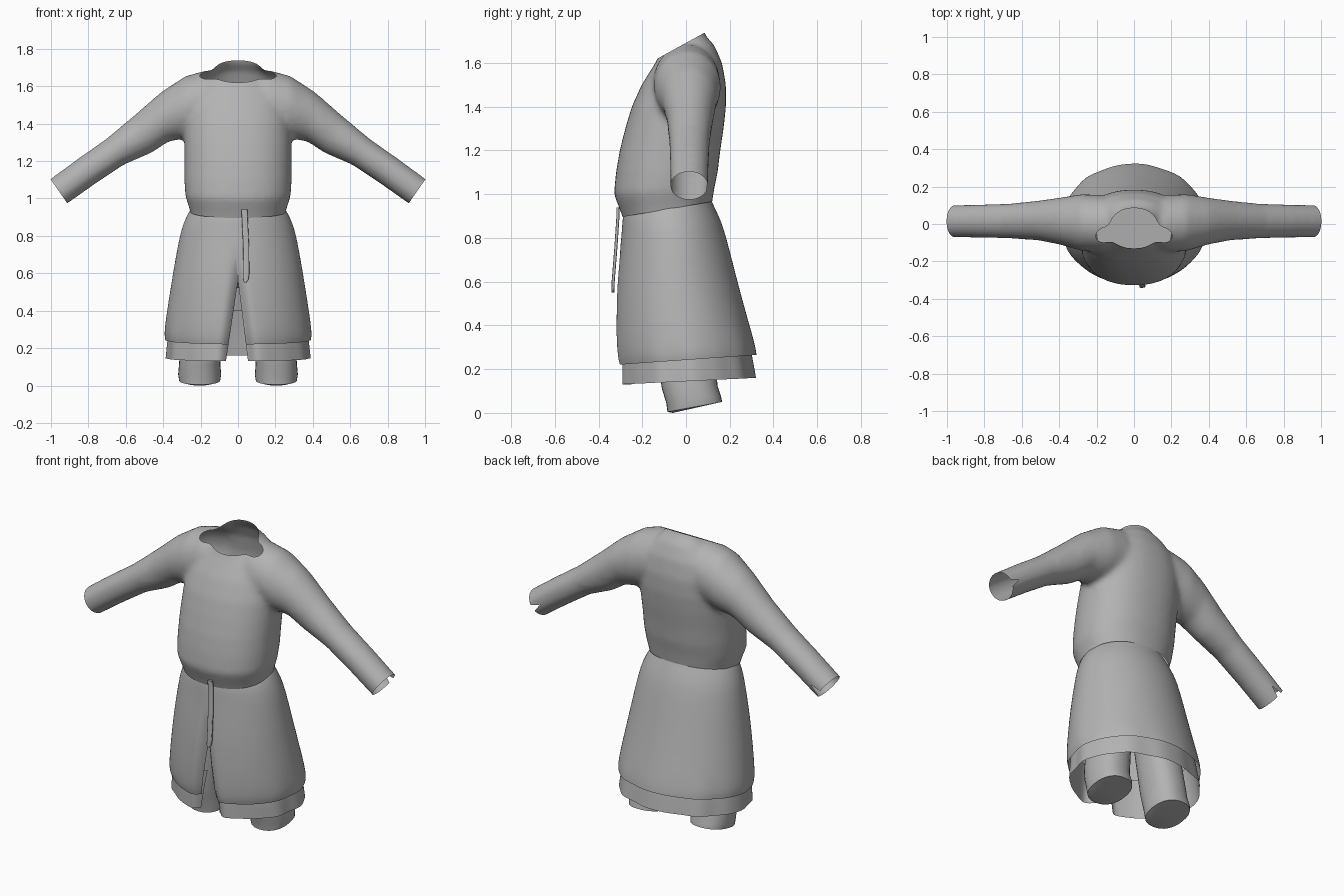
import bpy, bmesh, math
from mathutils import Vector

cube = bpy.data.objects.get("Cube")
if cube:
    bpy.data.objects.remove(cube)

cloth = bpy.data.materials.new("grey_cloth")
cloth.use_nodes = True
GREY = (0.45, 0.45, 0.45, 1)
cloth.diffuse_color = GREY
cloth.node_tree.nodes["Principled BSDF"].inputs["Base Color"].default_value = GREY


def loft(bm, rings, cap=True):
    loops = [[bm.verts.new(p) for p in ring] for ring in rings]
    n = len(loops[0])
    for a, b in zip(loops, loops[1:]):
        for i in range(n):
            j = (i + 1) % n
            bm.faces.new((a[i], a[j], b[j], b[i]))
    if cap:
        bm.faces.new(loops[0][::-1])
        bm.faces.new(loops[-1])


def level_ring(zf, zb, hw, yf, yb, cx=0, power=2.0, ripple=0, n=48):
    """Rounded horizontal section, tilted from its front to its back height."""
    pts = []
    for i in range(n):
        a = 2 * math.pi * i / n
        c, s = math.cos(a), math.sin(a)
        u = math.copysign(abs(c) ** (2 / power), c)
        v = math.copysign(abs(s) ** (2 / power), s)
        r = 1 + ripple * (math.sin(9 * a) + 0.6 * math.sin(14 * a + 1))
        t = (v + 1) / 2
        pts.append(Vector((cx + hw * u * r, (yf + yb) / 2 + (yb - yf) / 2 * v * r,
                           zf + (zb - zf) * t)))
    return pts


def sleeve_ring(xt, zt, xb, zb, yf, yb, n=32):
    top, bot = Vector((xt, 0, zt)), Vector((xb, 0, zb))
    mid, half = (top + bot) / 2, (top - bot) / 2
    return [mid + half * math.sin(a) + Vector((0, (yf + yb) / 2 + (yb - yf) / 2 * math.cos(a), 0))
            for a in (2 * math.pi * i / n for i in range(n))]


def make(name, bm, mods=()):
    bmesh.ops.recalc_face_normals(bm, faces=bm.faces)
    mesh = bpy.data.meshes.new(name)
    bm.to_mesh(mesh)
    bm.free()
    ob = bpy.data.objects.new(name, mesh)
    bpy.context.collection.objects.link(ob)
    mesh.materials.append(cloth)
    bpy.ops.object.select_all(action='DESELECT')
    bpy.context.view_layer.objects.active = ob
    ob.select_set(True)
    for kind, props in mods:
        m = ob.modifiers.new(kind, kind)
        for key, value in props.items():
            setattr(m, key, value)
        bpy.ops.object.modifier_apply(modifier=m.name)
    bpy.ops.object.shade_smooth_by_angle(angle=math.radians(50))
    return ob


def edit(ob, action):
    bm = bmesh.new()
    bm.from_mesh(ob.data)
    action(bm)
    bm.to_mesh(ob.data)
    bm.free()
    bpy.context.view_layer.objects.active = ob
    bpy.ops.object.shade_smooth_by_angle(angle=math.radians(50))


def bisect(bm, co, no, clear=True, keep=lambda f: True):
    """Cut the chosen faces along a plane; optionally drop the side the normal points to."""
    faces = [f for f in bm.faces if keep(f)]
    geom = faces + list({e for f in faces for e in f.edges}) + list({v for f in faces for v in f.verts})
    bmesh.ops.bisect_plane(bm, geom=geom, plane_co=co, plane_no=no, clear_outer=clear)


def cut_wedge(bm, planes, keep):
    """Remove the faces lying behind all of the planes."""
    for co, no in planes:
        bisect(bm, co, no, False, keep)
    dead = [f for f in bm.faces if keep(f) and
            all((f.calc_center_median() - co).dot(no) < 0 for co, no in planes)]
    bmesh.ops.delete(bm, geom=dead, context='FACES')


# Tunic: torso and sleeves blended into one skin
bm = bmesh.new()
TORSO = [(.86, .93, .25, -.28, .115), (.91, .965, .257, -.295, .12), (1.0, 1.03, .282, -.33, .13),
         (1.1, 1.1, .287, -.32, .145), (1.2, 1.2, .287, -.303, .157), (1.3, 1.3, .287, -.278, .172),
         (1.4, 1.4, .285, -.248, .183), (1.5, 1.5, .27, -.203, .183), (1.56, 1.6, .24, -.165, .165),
         (1.6, 1.68, .18, -.14, .13), (1.63, 1.73, .125, -.125, .085), (1.7, 1.81, .105, -.11, .07)]
loft(bm, [level_ring(*r, power=2.25) for r in TORSO])
SLEEVE = [(.06, 1.68, .08, 1.36, -.13, .13), (.17, 1.685, .18, 1.34, -.15, .155),
          (.28, 1.655, .28, 1.32, -.145, .16), (.41, 1.57, .37, 1.305, -.112, .142),
          (.56, 1.44, .46, 1.245, -.088, .125), (.71, 1.315, .61, 1.18, -.078, .11),
          (.86, 1.21, .76, 1.08, -.074, .105), (1.07, 1.055, .98, .925, -.072, .1)]
for side in (1, -1):
    loft(bm, [[Vector((p.x * side, p.y, p.z)) for p in sleeve_ring(*r)] for r in SLEEVE])
tunic = make("tunic", bm, [("REMESH", dict(mode='VOXEL', voxel_size=.016)),
                           ("SMOOTH", dict(factor=.5, iterations=8))])


def open_tunic(bm):
    bisect(bm, Vector((0, .07, 1.73)), Vector((0, -.55, 1)))
    bisect(bm, Vector((0, -.09, .93)), Vector((0, .17, -1)))
    for s in (1, -1):
        # Cuff opening, then a notch in its back edge
        bisect(bm, Vector((s * 1.0, 0, 1.10)), Vector((s * .82, 0, -.57)))
        axis, across = Vector((s * .82, 0, -.57)), Vector((s * .57, 0, .82))
        tip = Vector((s * .9, .1, 1.065))
        cut_wedge(bm, [(tip, across - axis * .3), (tip, -across - axis * .3)],
                  lambda f: f.calc_center_median().x * s > .82 and f.calc_center_median().y > .015)


edit(tunic, open_tunic)


# Skirt layers, split at the front with the edges turned in
def skirt_layer(name, rings, ripples, apex):
    bm = bmesh.new()
    loft(bm, [level_ring(*r, ripple=k, n=72) for r, k in zip(rings, ripples)], cap=False)
    ob = make(name, bm, [("SUBSURF", dict(levels=1))])

    def split(bm):
        top = Vector((0, 0, apex))
        cut_wedge(bm, [(top, Vector((1, 0, .125))), (top, Vector((-1, 0, .15)))],
                  lambda f: f.calc_center_median().y < -.1)
        for v in bm.verts:
            if v.co.y < -.1 and v.co.z < .72:
                gap = max(0, apex - v.co.z) * .14
                near = max(0, 1 - max(0, abs(v.co.x) - gap) / .06)
                v.co.y += .045 * near ** 2 * min(1, (.72 - v.co.z) / .2)
    edit(ob, split)


SKIRT = [(.91, .975, .25, -.285, .115), (.885, .95, .268, -.29, .125), (.84, .88, .295, -.293, .16),
         (.77, .8, .315, -.298, .185), (.6, .62, .346, -.318, .23), (.42, .45, .374, -.325, .276),
         (.31, .36, .388, -.325, .302), (.25, .295, .394, -.32, .318), (.22, .265, .388, -.312, .322)]
skirt_layer("skirt", SKIRT, (0, 0, 0, 0, 0, 0, .002, .005, .006), .56)
HEM = [(.36, .4, .355, -.29, .27), (.24, .28, .375, -.3, .298), (.13, .16, .385, -.3, .318)]
skirt_layer("underskirt", HEM, (.004, .01, .014), .56)

# Trousers: hips and two closed legs
bm = bmesh.new()
loft(bm, [level_ring(*r) for r in ((.52, .52, .12, -.1, .08), (.6, .6, .24, -.17, .13),
                                   (.75, .75, .25, -.2, .14), (.9, .92, .2, -.2, .1))])
LEG = [(0, .045, .08, -.06, .14, .205), (.005, .05, .11, -.085, .165, .205),
       (.045, .075, .115, -.09, .16, .205), (.11, .12, .11, -.11, .145, .205),
       (.17, .17, .112, -.12, .14, .2), (.4, .4, .11, -.13, .12, .17), (.68, .68, .11, -.13, .1, .13)]
for side in (1, -1):
    loft(bm, [level_ring(*r[:5], cx=side * r[5], power=2.3, n=32) for r in LEG])
make("trousers", bm)

# Belt tie hanging from the waist
bm = bmesh.new()
TIE = [(.94, .034, .016, -.312), (.9, .036, .016, -.312), (.75, .043, .016, -.322),
       (.6, .045, .016, -.334), (.565, .042, .014, -.335), (.55, .038, .005, -.335)]
loft(bm, [level_ring(z, z, hw, y - .006, y + .008, cx=x, power=4, n=16) for z, x, hw, y in TIE])
make("belt_tie", bm)
